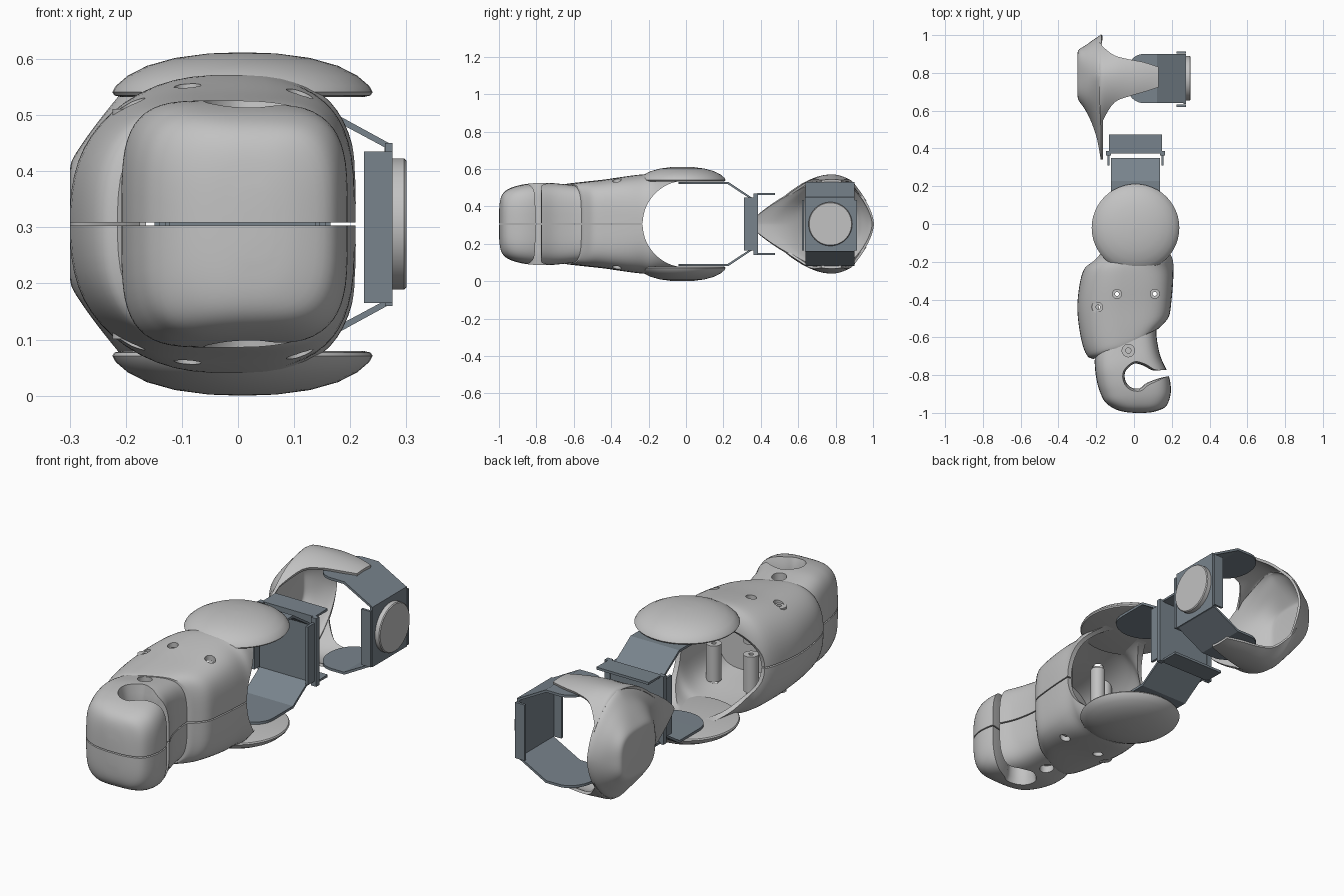
import bpy, bmesh
from math import sin, cos, pi, radians
from mathutils import Vector

MID = 0.306      # height of the split plane

if "Cube" in bpy.data.objects:
    bpy.data.objects.remove(bpy.data.objects["Cube"])


def material(name, rgb):
    mat = bpy.data.materials.new(name)
    mat.use_nodes = True
    mat.diffuse_color = (*rgb, 1)
    mat.node_tree.nodes["Principled BSDF"].inputs["Base Color"].default_value = (*rgb, 1)
    return mat


SHELL = material("light grey plastic", (0.54, 0.54, 0.54))
METAL = material("blue grey metal", (0.19, 0.23, 0.265))


def activate(ob):
    bpy.ops.object.select_all(action='DESELECT')
    ob.select_set(True)
    bpy.context.view_layer.objects.active = ob


def finish(ob, mat, angle=35):
    ob.data.materials.clear()
    ob.data.materials.append(mat)
    activate(ob)
    bpy.ops.object.shade_smooth_by_angle(angle=radians(angle))
    return ob


def spline(rows, sub=4):
    """Catmull-Rom interpolation of rows of numbers."""
    out = []
    for i in range(len(rows) - 1):
        quad = [rows[max(i - 1, 0)], rows[i], rows[i + 1], rows[min(i + 2, len(rows) - 1)]]
        for k in range(sub):
            t = k / sub
            out.append([b + t / 2 * (c - a + t * (2*a - 5*b + 4*c - d + t * (3*(b - c) + d - a)))
                        for a, b, c, d in zip(*quad)])
    return out + [list(rows[-1])]


def skin(name, rings, caps=(True, True), around=True, wrap=False):
    """Bridge equal rings of points into a mesh."""
    bm = bmesh.new()
    loops = [[bm.verts.new(p) for p in ring] for ring in rings]
    pairs = list(zip(loops, loops[1:])) + ([(loops[-1], loops[0])] if wrap else [])
    count = len(loops[0])
    for a, b in pairs:
        for i in range(count if around else count - 1):
            j = (i + 1) % count
            bm.faces.new((a[i], a[j], b[j], b[i]))
    for wanted, loop in zip(caps, (loops[0], loops[-1])):
        if wanted:
            bm.faces.new(loop)
    bmesh.ops.recalc_face_normals(bm, faces=bm.faces)
    mesh = bpy.data.meshes.new(name)
    bm.to_mesh(mesh)
    bm.free()
    ob = bpy.data.objects.new(name, mesh)
    bpy.context.collection.objects.link(ob)
    return ob


def thicken(ob, amount):
    mod = ob.modifiers.new("thickness", 'SOLIDIFY')
    mod.thickness, mod.offset = amount, 0
    activate(ob)
    bpy.ops.object.modifier_apply(modifier=mod.name)
    return ob


def cut(ob, cutter):
    cutter.hide_render = True
    mod = ob.modifiers.new("cut", 'BOOLEAN')
    mod.operation, mod.solver, mod.object = 'DIFFERENCE', 'EXACT', cutter
    activate(ob)
    bpy.ops.object.modifier_apply(modifier=mod.name)
    bpy.data.objects.remove(cutter)


def oval(mid, neg, pos, h, n_neg, n_pos, count=56):
    """Upright superellipse ring with different left and right sides."""
    ring = []
    for i in range(count):
        c, s = cos(2 * pi * (i + .5) / count), sin(2 * pi * (i + .5) / count)
        n, side = (n_pos, pos) if c > 0 else (n_neg, neg)
        ring.append(mid + side * abs(c) ** (2 / n)
                    + Vector((0, 0, h * abs(s) ** (2 / n) * (1 if s > 0 else -1))))
    return ring


def slanted(rows, inset=0.0):
    """Rings spanning a left and a right point of the plan outline."""
    rings = []
    for lx, ly, rx, ry, h, nl, nr in spline(rows):
        left = Vector((lx + inset, ly + inset / 4, MID))
        right = Vector((rx - inset, ry + inset / 4, MID))
        half = (right - left) / 2
        rings.append(oval((left + right) / 2, -half, half, h - inset, nl, nr))
    return rings


def lathe(name, profile, x, y, caps=(True, True), wrap=False, count=48):
    rings = [[Vector((x + r * cos(2 * pi * i / count), y + r * sin(2 * pi * i / count), z))
              for i in range(count)] for r, z in profile]
    return skin(name, rings, caps, wrap=wrap)


def box(name, lo, hi):
    rings = [[Vector((x, y, z)) for x, y in ((lo[0], lo[1]), (hi[0], lo[1]),
              (hi[0], hi[1]), (lo[0], hi[1]))] for z in (lo[2], hi[2])]
    return skin(name, rings)


def slit():
    return box("slit_cutter", (-1, -2, MID - .003), (1, 1, MID + .003))


# Main forearm shell, hollow and open at the back
body_rows = [
    (-.215, -.715, .128, -.555, .213, 2.6, 4), (-.25, -.695, .145, -.54, .217, 2.6, 4),
    (-.28, -.61, .185, -.49, .225, 2.6, 4), (-.3, -.46, .198, -.41, .238, 2.5, 4),
    (-.29, -.33, .207, -.31, .255, 2.5, 3.5), (-.265, -.24, .21, -.23, .265, 2.5, 3),
    (-.215, -.18, .215, -.18, .265, 2.6, 3), (-.2, -.1, .212, -.1, .26, 2.6, 2.6),
    (-.19, .03, .2, .03, .25, 2.6, 2.6)]
body = skin("forearm_shell", slanted(body_rows))
cut(body, skin("cavity_cutter", slanted(body_rows[2:], .022)))
arc = [(-.232 * sin(pi * i / 32), .232 * cos(pi * i / 32)) for i in range(33)]
outline = arc + [(.5, -.232), (.5, .232)]
cut(body, skin("opening_cutter", [[Vector((x, y, MID + z)) for y, z in outline]
                                  for x in (-.6, .6)]))
cut(body, slit())

# Screw holes with bored posts behind them
for n, (x, y) in enumerate([(-.09, -.37), (.11, -.37), (-.19, -.44)]):
    for side, s in (("top", 1), ("bottom", -1)):
        cut(body, lathe("hole_cutter", [(.024, MID + s * .19), (.024, MID + s * .4)], x, y))
        tube = [(.034, .03), (.034, .205), (.011, .205), (.011, .03)]
        post = lathe(f"screw_post_{side}_{n}", [(r, MID + s * z) for r, z in tube], x, y,
                     (False, False), True, 24)
        finish(post, SHELL)
finish(body, SHELL)

# Elbow caps above and below the opening
dome = [(.002, .306), (.06, .304), (.12, .296), (.17, .282), (.205, .264), (.226, .246),
        (.232, .235), (.228, .229), (.215, .226), (.002, .226)]
for side, s in (("top", 1), ("bottom", -1)):
    cap = lathe(f"elbow_cap_{side}", [(r, MID + s * z) for r, z in dome], .008, -.02)
    finish(cap, SHELL)

# Hooked front end
hook = skin("front_hook", slanted([
    (-.2, -.66, .12, -.53, .205, 3.5, 3.5), (-.208, -.72, .12, -.6, .212, 4, 4),
    (-.205, -.78, .14, -.7, .22, 4, 4), (-.195, -.84, .18, -.79, .218, 4, 4),
    (-.18, -.89, .195, -.86, .21, 4, 4), (-.155, -.94, .19, -.92, .195, 4, 4),
    (-.11, -.975, .165, -.97, .17, 3.5, 3.5), (-.06, -.993, .11, -.993, .13, 3, 3),
    (0, -1, .06, -1, .06, 3, 3)]))
slot = spline([(.3, -.768), (.17, -.772), (.1, -.775), (.05, -.75), (0, -.74), (-.045, -.78),
               (-.045, -.83), (-.015, -.865), (.03, -.87), (.07, -.84), (.16, -.81), (.3, -.79)])
flare = [(-.3, 1.35), (-.215, 1.2), (-.18, 1.05), (-.14, 1), (.14, 1), (.18, 1.05),
         (.215, 1.2), (.3, 1.35)]
cut(hook, skin("slot_cutter", [[Vector((x * k, -.79 + (y + .79) * k, MID + z)) for x, y in slot]
                               for z, k in flare]))
for s in (1, -1):
    cut(hook, lathe("hole_cutter", [(.033, MID + s * .18), (.033, MID + s * .4)], -.03, -.67))
    cut(hook, lathe("bore_cutter", [(.014, MID + s * .1), (.014, MID + s * .3)], -.03, -.67))
cut(hook, slit())
finish(hook, SHELL)


def strap(name, rows, place, gauge=.012):
    """Bent metal strip: rows of position, height above the split, half width."""
    rings = [[place(p, w, MID + z) for w in (-half, half)] for p, z, half in rows]
    return finish(thicken(skin(name, rings, (False, False), False), gauge), METAL, 20)


def u_bracket(name, tip, depth, half, bends, place):
    """U-shaped strip with rounded ends, mirrored about the split plane."""
    rows = [(tip + depth * (1 - cos(a)), bends[0][1], half * sin(a))
            for a in [.05 + (pi / 2 - .05) * i / 10 for i in range(11)]]
    rows += [(p, z, half) for p, z in bends]
    return strap(name, rows + [(p, -z, w) for p, z, w in reversed(rows)], place)


def along_y(p, w, z):
    return Vector((.008 + w, p, z))


def along_x(p, w, z):
    return Vector((p, .77 + w, z))


# Front bracket and its coupling channel
u_bracket("front_bracket", -.04, .11, .13, [(.225, .219), (.345, .14)], along_y)
strap("coupling_channel", [(.475, .16, .14), (.378, .16, .14), (.378, -.16, .14),
                           (.475, -.16, .14)], along_y)
for side, x in (("right", -.135), ("left", .151)):
    finish(box(f"front_cheek_{side}", (x - .006, .31, .165), (x + .006, .372, .447)), METAL)
    finish(box(f"coupling_ear_{side}", (x - .014, .362, .14), (x + .014, .386, .47)), METAL)

# Rear bracket with cheeks, face plate and round motor
u_bracket("rear_bracket", -.05, .1, .13, [(.12, .219), (.266, .14)], along_x)
for side, y in (("front", .626), ("back", .908)):
    finish(box(f"rear_cheek_{side}", (.225, y - .006, .165), (.275, y + .006, .435)), METAL)
finish(box("face_plate", (.262, .635, .16), (.275, .9, .45)), METAL)
disc = [[Vector((x, .772 + r * cos(pi * i / 28), MID + r * sin(pi * i / 28))) for i in range(56)]
        for x, r in ((.27, .117), (.296, .117), (.3, .113))]
finish(skin("round_motor", disc), SHELL)

# Rear side cover: a dish tapering toward the front
cover = []
for x, a, b, h, nl, nr in spline([
        (-.293, .1, .12, .1, 3, 3), (-.287, .125, .14, .118, 3, 3),
        (-.255, .17, .16, .165, 2.4, 2.4), (-.22, .24, .185, .21, 1.7, 2),
        (-.19, .33, .205, .245, 1.35, 1.8), (-.17, .44, .22, .257, 1.25, 1.6)]):
    cover.append(oval(Vector((x, .78, MID)), Vector((0, -a, 0)), Vector((0, b, 0)), h, nl, nr))
finish(thicken(skin("rear_cover", cover, (True, False)), .012), SHELL)

# Tapering arms of the rear cover
arm_rows = spline([(-.18, .5, .96, .25, .13), (-.165, .555, .935, .258, .1),
                   (-.105, .645, .89, .258, .04), (-.03, .677, .87, .252, .02),
                   (.05, .7, .855, .244, .012), (.13, .725, .83, .232, .004)])
for side, s in (("top", 1), ("bottom", -1)):
    rings = []
    for x, lo, hi, crown, drop in arm_rows:
        steps = [i / 8 for i in range(-8, 9)]
        rings.append([Vector((x, .78 + abs(t) * ((hi if t > 0 else lo) - .78),
                              MID + s * (crown - drop * t * t))) for t in steps])
    arm = skin(f"rear_cover_arm_{side}", rings, (False, False), False)
    finish(thicken(arm, .013), SHELL)
